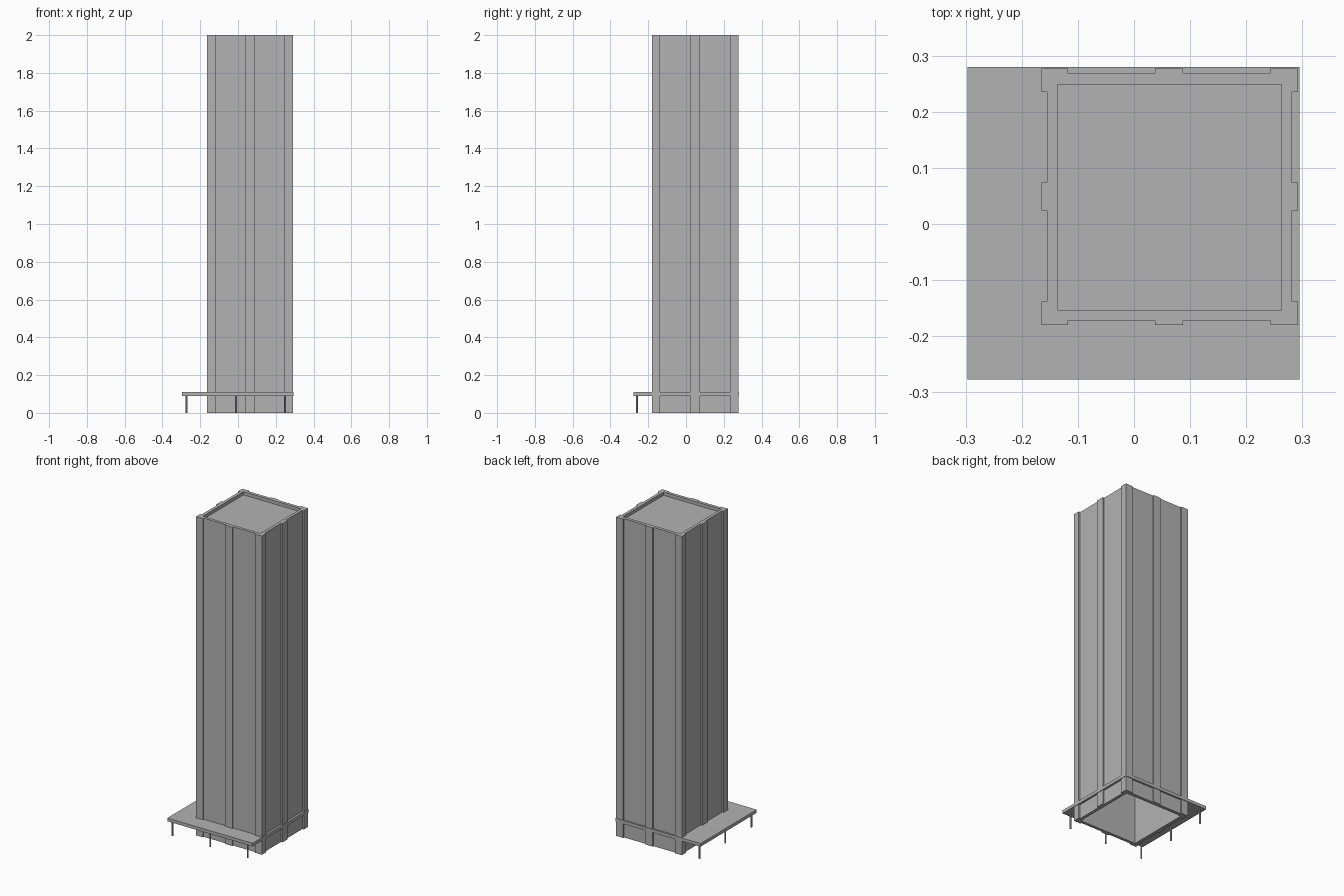
import bpy, bmesh

cube = bpy.data.objects.get("Cube")
if cube:
    bpy.data.objects.remove(cube, do_unlink=True)

concrete = bpy.data.materials.new("concrete_grey")
concrete.use_nodes = True
GREY = (0.45, 0.45, 0.45, 1)
concrete.diffuse_color = GREY
concrete.node_tree.nodes["Principled BSDF"].inputs["Base Color"].default_value = GREY

# Tower footprint limits and inner shaft limits
X0, X1, Y0, Y1 = -0.165, 0.292, -0.18, 0.277
IX0, IX1, IY0, IY1 = -0.136, 0.263, -0.153, 0.249
INNER = [(IX0, IY0), (IX1, IY0), (IX1, IY1), (IX0, IY1)]
DX, DY = 0.01, 0.008          # bay recess depths
BAYS_X = [(-0.118, 0.037), (0.087, 0.243)]
BAYS_Y = [(-0.138, 0.024), (0.074, 0.235)]


def finish(name, bm):
    mesh = bpy.data.meshes.new(name)
    bmesh.ops.recalc_face_normals(bm, faces=bm.faces)
    bm.to_mesh(mesh)
    bm.free()
    mesh.materials.append(concrete)
    obj = bpy.data.objects.new(name, mesh)
    bpy.context.scene.collection.objects.link(obj)
    return obj


def extrude_outline(name, loops, z0, z1):
    """Extrude an outline, with an optional hole, between two heights."""
    bm = bmesh.new()
    edges = []
    for loop in loops:
        verts = [bm.verts.new((x, y, z0)) for x, y in loop]
        edges += [bm.edges.new((v, verts[i - 1])) for i, v in enumerate(verts)]
    bmesh.ops.triangle_fill(bm, edges=edges, use_beauty=True)
    result = bmesh.ops.extrude_face_region(bm, geom=bm.faces[:], use_keep_orig=True)
    top = [g for g in result["geom"] if isinstance(g, bmesh.types.BMVert)]
    bmesh.ops.translate(bm, verts=top, vec=(0, 0, z1 - z0))
    bmesh.ops.dissolve_limit(bm, angle_limit=0.01, verts=bm.verts[:], edges=bm.edges[:])
    return finish(name, bm)


def tower_outline():
    """Footprint with two shallow bays between the piers of each side."""
    pts = [(X0, Y0)]
    for a, b in BAYS_X:
        pts += [(a, Y0), (a, Y0 + DY), (b, Y0 + DY), (b, Y0)]
    pts.append((X1, Y0))
    for a, b in BAYS_Y:
        pts += [(X1, a), (X1 - DX, a), (X1 - DX, b), (X1, b)]
    pts.append((X1, Y1))
    for a, b in reversed(BAYS_X):
        pts += [(b, Y1), (b, Y1 - DY), (a, Y1 - DY), (a, Y1)]
    pts.append((X0, Y1))
    for a, b in reversed(BAYS_Y):
        pts += [(X0, b), (X0 + DX, b), (X0 + DX, a), (X0, a)]
    return pts


# Hollow shaft with piers, closed by a sunken roof
extrude_outline("tower_walls", [tower_outline(), INNER], 0, 2)
extrude_outline("roof", [INNER], 1.965, 1.98)

# Podium canopy wrapped round the tower
canopy = [(-0.297, -0.277), (0.295, -0.277), (0.295, 0.28), (-0.297, 0.28)]
extrude_outline("canopy", [canopy, INNER], 0.09, 0.11)

# Slim posts under the free canopy edges
POSTS = [(x, -0.26) for x in (-0.272, -0.01, 0.25)]
POSTS += [(-0.272, y) for y in (0, 0.255)]
for i, (x, y) in enumerate(POSTS):
    bm = bmesh.new()
    bmesh.ops.create_cone(bm, cap_ends=True, segments=8, radius1=0.005, radius2=0.005, depth=0.09)
    bmesh.ops.translate(bm, verts=bm.verts[:], vec=(x, y, 0.045))
    finish(f"canopy_post_{i + 1}", bm)
